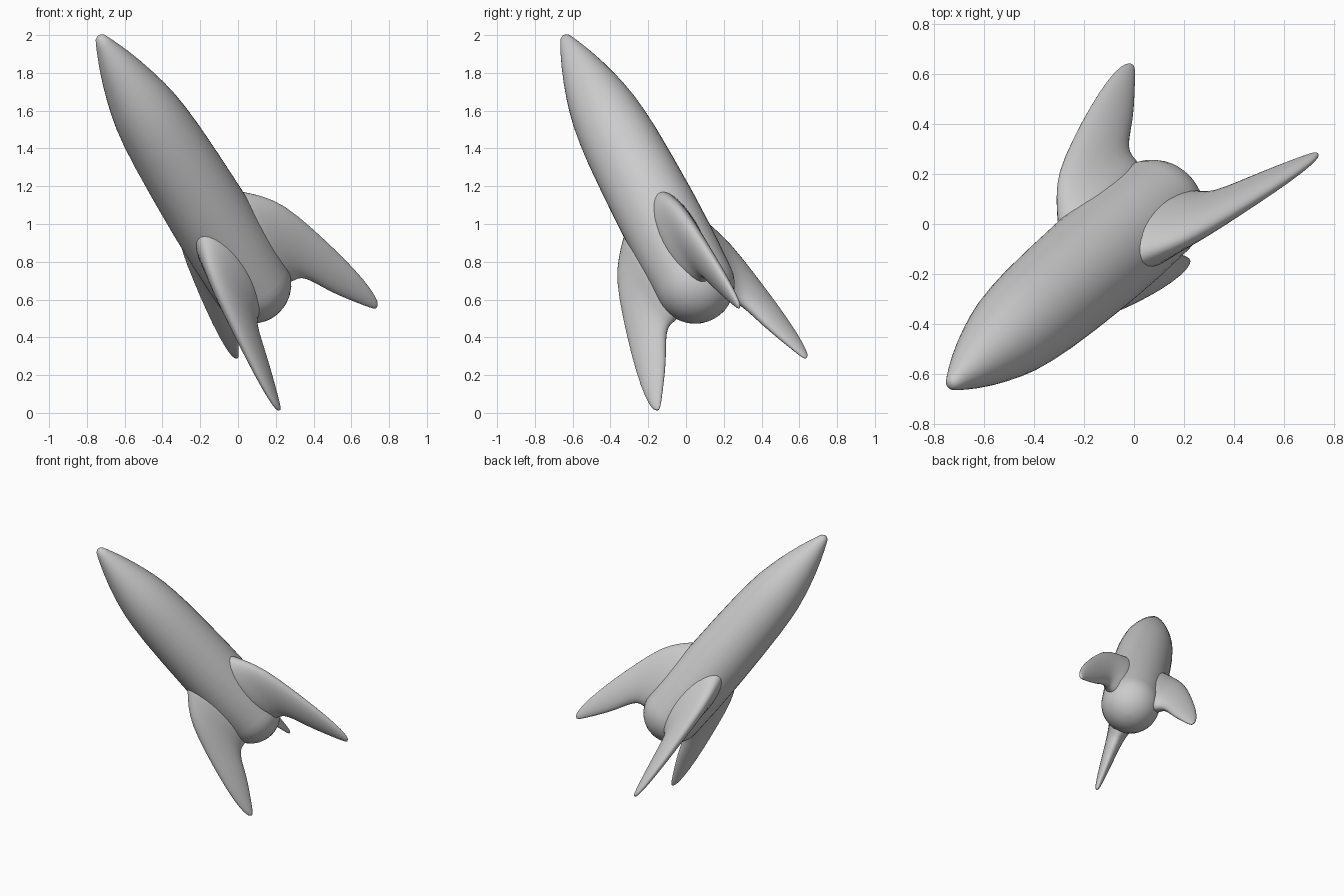
import bpy, bmesh, math
from mathutils import Vector, Matrix

if "Cube" in bpy.data.objects:
    bpy.data.objects.remove(bpy.data.objects["Cube"])

# Tilted rocket axis: nose tip to the centre of the fin tips
NOSE = Vector((-0.735, -0.645, 1.995))
AXIS = (Vector((0.32, 0.26, 0.28)) - NOSE).normalized()
RADIAL = Vector((0.42, 0.027, 0.27))
RADIAL = (RADIAL - AXIS * RADIAL.dot(AXIS)).normalized()
SIDE = AXIS.cross(RADIAL)


def place(t, r, s):
    """Point t along the axis, r outward, s sideways."""
    return NOSE + AXIS * t + RADIAL * r + SIDE * s


def loft(name, rings, subdivide=0):
    """Skin a list of closed rings and close both ends."""
    bm = bmesh.new()
    rows = [[bm.verts.new(p) for p in ring] for ring in rings]
    n = len(rows[0])
    for a, b in zip(rows, rows[1:]):
        for i in range(n):
            j = (i + 1) % n
            bm.faces.new((a[i], a[j], b[j], b[i]))
    for row, ring in ((rows[0], rings[0]), (rows[-1], rings[-1])):
        c = bm.verts.new(sum(ring, Vector()) / n)
        for i in range(n):
            bm.faces.new((row[i], row[(i + 1) % n], c))
    bmesh.ops.recalc_face_normals(bm, faces=bm.faces)
    me = bpy.data.meshes.new(name)
    bm.to_mesh(me)
    bm.free()
    ob = bpy.data.objects.new(name, me)
    bpy.context.collection.objects.link(ob)
    for p in me.polygons:
        p.use_smooth = True
    if subdivide:
        ob.modifiers.new("Smooth", "SUBSURF").levels = subdivide
        ob.modifiers["Smooth"].render_levels = subdivide
    return ob


# Hull: pointed nose, full body, round tail
profile = [(0.0, 0.012), (0.012, 0.028), (0.05, 0.045), (0.1, 0.065), (0.17, 0.091),
           (0.26, 0.12), (0.35, 0.145), (0.43, 0.164), (0.52, 0.181), (0.62, 0.193),
           (0.75, 0.203), (0.95, 0.211), (1.2, 0.217), (1.45, 0.217)]
profile += [(1.69 + 0.21 * math.sin(a), 0.21 * math.cos(a))
            for a in (math.radians(d) for d in range(0, 89, 11))]
N = 40
angles = [math.tau * i / N for i in range(N)]
loft("hull", [[place(t, r * math.cos(a), r * math.sin(a)) for a in angles]
              for t, r in profile])

# Fin stations: leading edge (t, r), trailing edge (t, r), half thickness
stations = [
    (1.13, 0.14, 1.80, 0.12, 0.135),
    (1.22, 0.23, 1.81, 0.20, 0.098),
    (1.29, 0.295, 1.815, 0.24, 0.076),
    (1.40, 0.369, 1.87, 0.28, 0.061),
    (1.607, 0.430, 1.98, 0.332, 0.048),
    (1.825, 0.484, 2.077, 0.396, 0.037),
    (2.03, 0.522, 2.155, 0.450, 0.025),
    (2.15, 0.526, 2.195, 0.480, 0.015),
    (2.185, 0.515, 2.202, 0.495, 0.008),
]
M = 16


def fin_ring(t0, r0, t1, r1, h):
    ring = []
    for i in range(M):
        a = math.tau * i / M
        k = (1 - math.cos(a)) / 2
        ring.append(place(t0 + (t1 - t0) * k, r0 + (r1 - r0) * k, h * math.sin(a)))
    return ring


# Three fins spaced evenly around the axis
base = [fin_ring(*s) for s in stations]
for f in range(3):
    rot = Matrix.Rotation(math.tau * f / 3, 3, AXIS)
    loft("fin_%d" % (f + 1), [[NOSE + rot @ (p - NOSE) for p in ring] for ring in base], 1)
